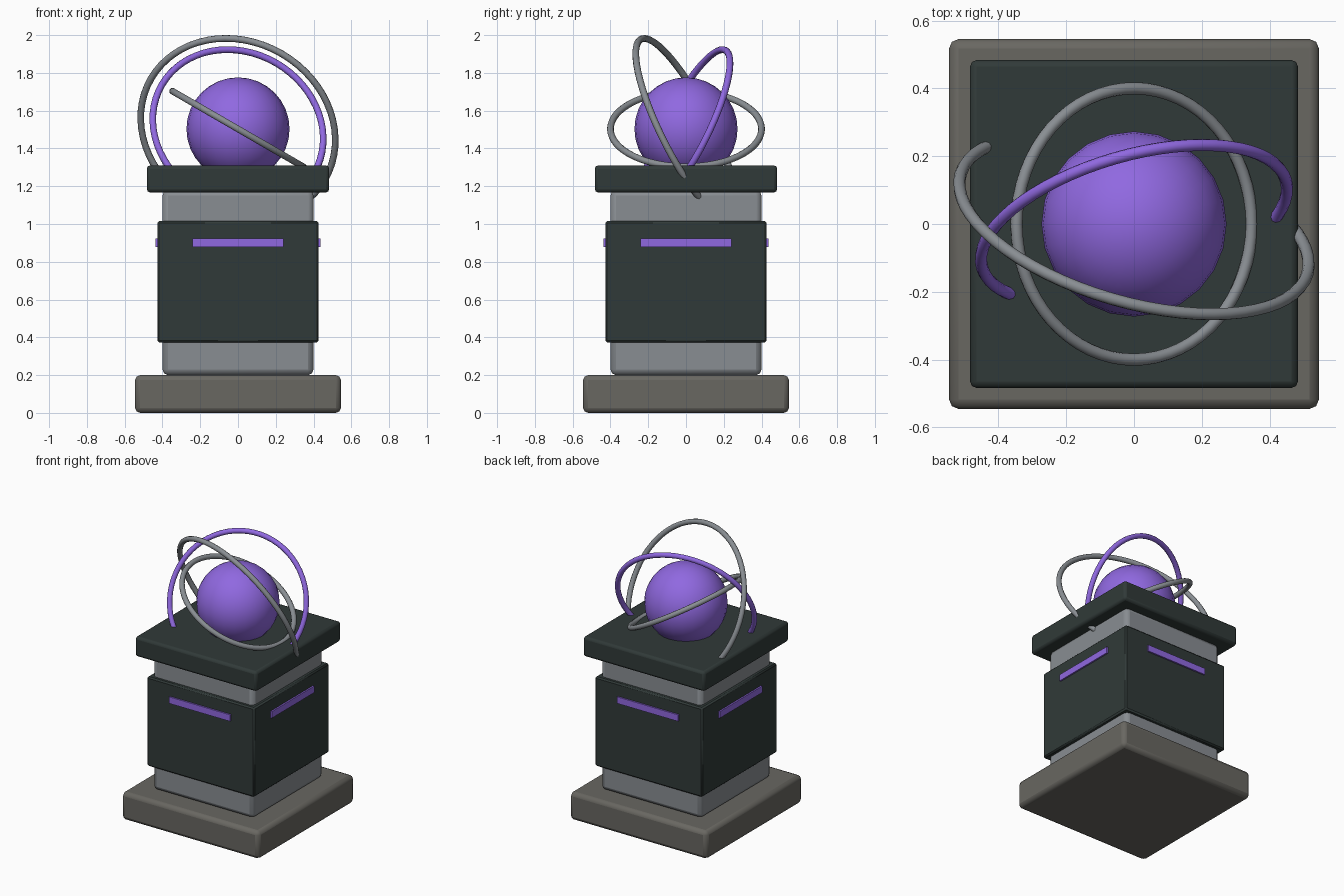
import bpy
from math import radians, pi, sin, cos

cube = bpy.data.objects.get("Cube")
if cube:
    bpy.data.objects.remove(cube, do_unlink=True)


def material(name, rgb):
    mat = bpy.data.materials.new(name)
    mat.use_nodes = True
    colour = (*rgb, 1.0)
    mat.diffuse_color = colour
    mat.node_tree.nodes["Principled BSDF"].inputs["Base Color"].default_value = colour
    return mat


STONE = material("warm grey stone", (0.14, 0.135, 0.12))
STEEL = material("pale steel", (0.25, 0.27, 0.29))
DARK = material("dark green grey", (0.03, 0.042, 0.04))
PURPLE = material("glowing purple", (0.28, 0.14, 0.75))


def finish(obj, name, mat, angle=40):
    obj.name = name
    obj.data.materials.append(mat)
    bpy.ops.object.shade_smooth_by_angle(angle=radians(angle))
    return obj


def block(name, mat, half_x, half_y, bottom, top, bevel=0.0, segments=2, at=(0, 0)):
    bpy.ops.mesh.primitive_cube_add(size=2, location=(*at, (bottom + top) / 2))
    obj = bpy.context.object
    obj.scale = (half_x, half_y, (top - bottom) / 2)
    bpy.ops.object.transform_apply(location=False, rotation=False, scale=True)
    finish(obj, name, mat, 30)
    if bevel:
        mod = obj.modifiers.new("Soft edges", "BEVEL")
        mod.width = bevel
        mod.segments = segments
    return obj


# Pedestal, stacked from the floor up
block("base", STONE, 0.545, 0.545, 0.0, 0.2, 0.027)
block("shaft", STEEL, 0.4, 0.4, 0.2, 1.18, 0.03)
block("panel_sleeve", DARK, 0.427, 0.427, 0.373, 1.016, 0.01, 1)
block("cap", DARK, 0.483, 0.483, 1.167, 1.31, 0.018)

# One light strip on each side of the sleeve
for i, side in enumerate(("front", "left", "back", "right")):
    turn = i * pi / 2
    strip = block(side + "_light_strip", PURPLE, 0.242, 0.008, 0.877, 0.924,
                  at=(0.43 * sin(turn), -0.43 * cos(turn)))
    strip.rotation_euler.z = turn

# Orb, sunk slightly into the cap
CENTRE = (0, 0, 1.503)
bpy.ops.mesh.primitive_uv_sphere_add(segments=24, ring_count=16, radius=0.273, location=CENTRE)
finish(bpy.context.object, "orb", PURPLE)


# Tilted rings around the orb
def ring(name, mat, radius, tilt_x, tilt_y):
    bpy.ops.mesh.primitive_torus_add(
        major_radius=radius, minor_radius=0.018, major_segments=64, minor_segments=10,
        location=CENTRE, rotation=(radians(tilt_x), radians(tilt_y), 0))
    finish(bpy.context.object, name, mat, 60)


ring("inner_ring", STEEL, 0.4, 0, 30)
ring("middle_ring", PURPLE, 0.466, 60, 30)
ring("outer_ring", STEEL, 0.532, -60, 30)
